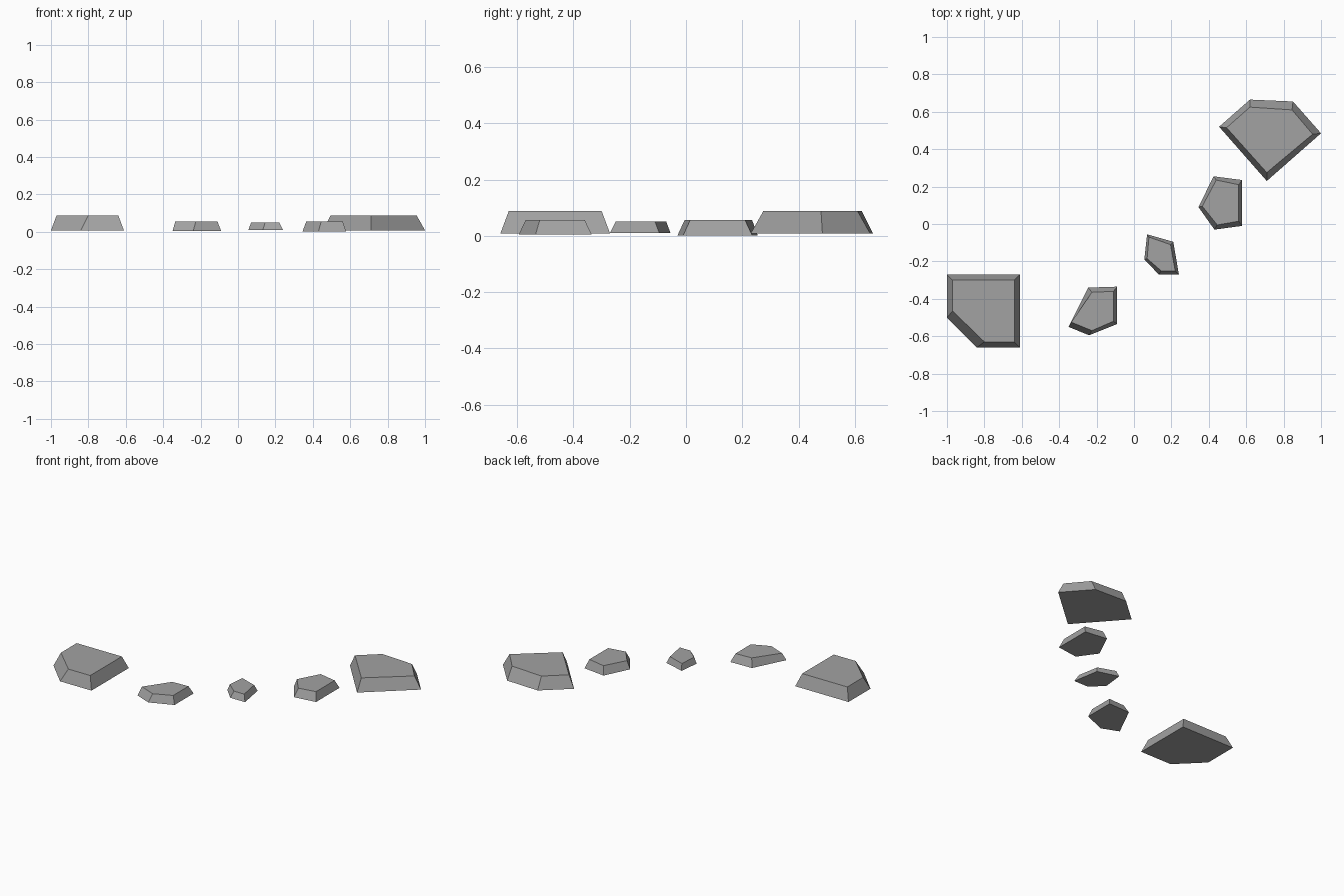
import bpy
import bmesh

# Remove the default cube
default_cube = bpy.data.objects.get("Cube")
if default_cube:
    bpy.data.objects.remove(default_cube, do_unlink=True)

# One plain grey stone material
stone_grey = bpy.data.materials.new("stone_grey")
stone_grey.use_nodes = True
stone_colour = (0.36, 0.36, 0.36, 1)
stone_grey.diffuse_color = stone_colour
shader = stone_grey.node_tree.nodes["Principled BSDF"]
shader.inputs["Base Color"].default_value = stone_colour
shader.inputs["Roughness"].default_value = 0.9


def add_stone(name, bottom, base_outline, height, top_outline):
    """Build a flat-topped stone whose sides slope from base to top."""
    mesh = bpy.data.meshes.new(name)
    bm = bmesh.new()
    base = [bm.verts.new((x, y, bottom)) for x, y in base_outline]
    top = [bm.verts.new((x, y, height)) for x, y in top_outline]
    bm.faces.new(base)
    bm.faces.new(top)
    count = len(base)
    for i in range(count):
        following = (i + 1) % count
        bm.faces.new((base[i], base[following], top[following], top[i]))
    bmesh.ops.recalc_face_normals(bm, faces=bm.faces)
    bm.to_mesh(mesh)
    bm.free()
    mesh.materials.append(stone_grey)
    stone = bpy.data.objects.new(name, mesh)
    bpy.context.collection.objects.link(stone)
    return stone


# Large stepping stone at the right end, with one clipped corner
add_stone(
    "large_right_stone",
    .008, [(-1, -.27), (-.61, -.27), (-.61, -.66), (-.84, -.66), (-1, -.5)],
    .088, [(-.97, -.3), (-.64, -.3), (-.64, -.63), (-.8, -.63), (-.97, -.465)],
)

# Three smaller stones along the curved path
add_stone(
    "medium_right_stone",
    .004, [(-.245, -.34), (-.09, -.335), (-.09, -.535), (-.24, -.595), (-.35, -.55)],
    .056, [(-.225, -.365), (-.11, -.36), (-.11, -.52), (-.225, -.57), (-.335, -.525)],
)
add_stone(
    "small_middle_stone",
    .01, [(.07, -.055), (.21, -.095), (.24, -.27), (.133, -.27), (.055, -.19)],
    .05, [(.08, -.07), (.195, -.11), (.22, -.25), (.145, -.25), (.07, -.185)],
)
add_stone(
    "medium_left_stone",
    .002, [(.425, .255), (.578, .235), (.578, -.01), (.43, -.03), (.345, .09)],
    .056, [(.44, .235), (.56, .21), (.56, .015), (.445, -.005), (.365, .095)],
)

# Large wedge-shaped stone at the left end
add_stone(
    "large_left_stone",
    .008, [(.62, .665), (.85, .655), (1, .485), (.71, .23), (.455, .52)],
    .088, [(.62, .625), (.845, .61), (.955, .48), (.71, .275), (.495, .515)],
)
